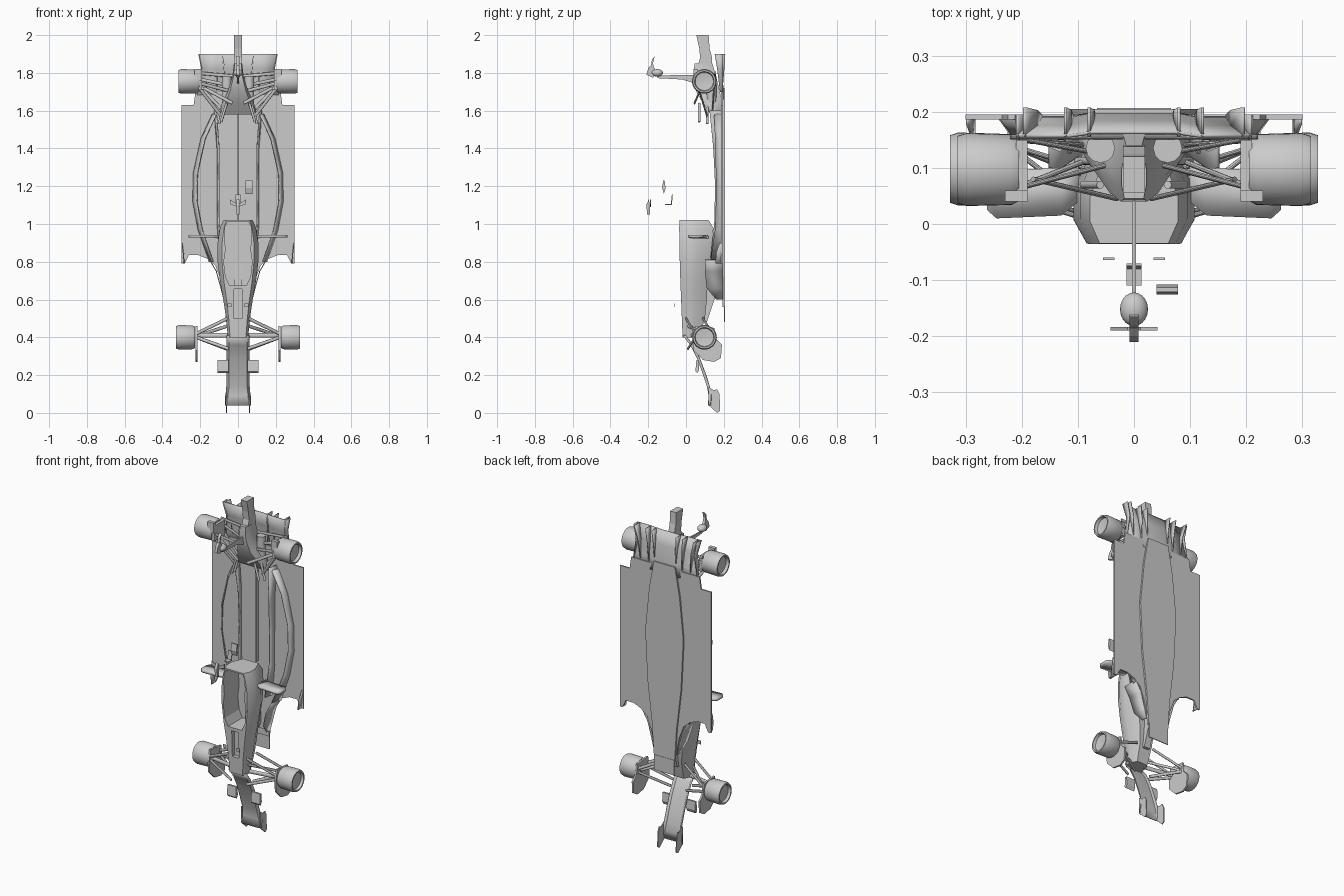
import bpy, bmesh, math
from mathutils import Vector, Matrix


def finish(name, bm, mirror=False, thick=0, smooth=True):
    bmesh.ops.recalc_face_normals(bm, faces=bm.faces)
    me = bpy.data.meshes.new(name)
    bm.to_mesh(me)
    bm.free()
    ob = bpy.data.objects.new(name, me)
    bpy.context.collection.objects.link(ob)
    if thick:
        s = ob.modifiers.new("Solid", 'SOLIDIFY')
        s.thickness, s.offset = thick, 0
    if mirror:
        ob.modifiers.new("Mirror", 'MIRROR')
    if smooth:
        bpy.ops.object.select_all(action='DESELECT')
        ob.select_set(True)
        bpy.context.view_layer.objects.active = ob
        bpy.ops.object.shade_smooth_by_angle(angle=math.radians(35))
    return ob


def loft(name, rings, closed=True, caps=True, **kw):
    bm = bmesh.new()
    vs = [[bm.verts.new(p) for p in r] for r in rings]
    n = len(vs[0])
    for a, b in zip(vs, vs[1:]):
        for i in range(n if closed else n - 1):
            j = (i + 1) % n
            bm.faces.new((a[i], a[j], b[j], b[i]))
    if closed and caps:
        bm.faces.new(vs[0])
        bm.faces.new(vs[-1])
    return finish(name, bm, **kw)


def prism(name, pts, axis, a, b, mirror=False):
    put = {'x': lambda u, v, t: (t, u, v), 'y': lambda u, v, t: (u, t, v)}[axis]
    return loft(name, [[put(u, v, t) for u, v in pts] for t in (a, b)], mirror=mirror, smooth=False)


def box(name, x0, x1, y0, y1, z0, z1, mirror=False):
    return prism(name, [(x0, z0), (x1, z0), (x1, z1), (x0, z1)], 'y', y0, y1, mirror)


def wall(name, pts, thick=0.005, lean=0):
    # upright sheet: points are x, z, y start, y end; lean shifts the base outward
    return loft(name, [[(x, y0, z), (x + lean, y1, z)] for x, z, y0, y1 in pts],
                closed=False, thick=thick, mirror=True)


def strut(name, p, q, r, flat=1.0, mirror=True):
    # elliptical rod, flattened in y
    p, q = Vector(p), Vector(q)
    d = (q - p).normalized()
    u = d.cross(Vector((0, 1, 0))).normalized()
    v = d.cross(u)
    ring = [math.cos(t) * r * u + math.sin(t) * r * flat * v for t in [k * math.tau / 12 for k in range(12)]]
    return loft(name, [[c + o for o in ring] for c in (p, q)], mirror=mirror)


def lathe_x(name, prof, y, z, n=36):
    return loft(name, [[(x, y + r * math.cos(k * math.tau / n), z + r * math.sin(k * math.tau / n))
                        for k in range(n)] for x, r in prof], mirror=True)


def oct_ring(z, w, y0, y1):
    h = y1 - y0
    half = [(w * .78, y0), (w, y0 + h * .25), (w, y0 + h * .55), (w * .65, y1)]
    return [(x, y, z) for x, y in half] + [(-x, y, z) for x, y in reversed(half)]


def cutter(target, ob):
    ob.hide_render = True
    ob.hide_set(True)
    m = target.modifiers.new("Cut", 'BOOLEAN')
    m.object, m.operation, m.solver = ob, 'DIFFERENCE', 'EXACT'


# floor, plank and keel
prism("floor", [(0, .6), (.07, .6), (.09, .7), (.12, .78), (.16, .815), (.21, .835), (.26, .835), (.282, .79),
                (.3, .79), (.3, 1.63), (.235, 1.63), (.225, 1.7), (0, 1.7)], 'y', .186, .195, True)
prism("plank", [(0, .56), (.068, .56), (.08, .75), (.11, 1.0), (.125, 1.3), (.1, 1.55),
                (.07, 1.72), (0, 1.72)], 'y', .194, .205, True)
box("splitter_tongue", -.066, .066, .202, .207, .48, .57)
box("floor_keel", -.005, .005, .165, .19, 1.0, 1.6)

# curved ridges where the bodywork meets the floor
wall("outer_ridge", [(.115, 1.58, .15, .19), (.175, 1.45, .155, .19), (.215, 1.27, .16, .19),
                     (.218, 1.12, .16, .19), (.19, .97, .155, .19), (.13, .8, .13, .19)], .006, .022)
wall("inner_ridge", [(.115, 1.6, .125, .19), (.1, 1.4, .145, .19), (.1, 1.2, .155, .19),
                     (.1, 1.0, .15, .19), (.085, .82, .13, .19)], .006, .01)
wall("floor_fence", [(.297, .9, .178, .19), (.29, .85, .16, .19), (.285, .79, .155, .19)])
wall("turning_vane", [(.15, .81, .1, .195), (.115, .75, .1, .195), (.09, .66, .11, .195),
                      (.075, .6, .16, .195)])
prism("splitter_post", [(.09, .48), (.11, .48), (.15, .6), (.195, .64), (.195, .8), (.1, .8)], 'x', -.02, .02)

# diffuser ramp with fences
loft("diffuser", [[(s * x, y, z) for s, x, y in [(-1, w, e), (-1, .115, e), (-1, .075, c), (1, .075, c),
                                                 (1, .115, e), (1, w, e)]]
                  for w, e, c, z in [(.225, .19, .196, 1.66), (.2, .187, .195, 1.73), (.19, .173, .182, 1.82),
                                     (.21, .157, .163, 1.9)]], closed=False, thick=.006)
for i, (x, dx) in enumerate(((.07, .01), (.11, .012), (.165, .03))):
    wall("diffuser_fence_%d" % i, [(x, 1.71, .185, .194), (x + dx * .3, 1.82, .172, .203),
                                   (x + dx, 1.9, .155, .208)])
wall("diffuser_side", [(.21, 1.7, .18, .195), (.192, 1.82, .165, .195), (.208, 1.9, .152, .195)])

# survival cell with cockpit opening
tub = loft("chassis", [oct_ring(*r) for r in [
    (.40, .054, -.018, .07), (.5, .063, -.022, .1), (.6, .078, -.026, .11), (.7, .096, -.03, .115),
    (.8, .108, -.033, .13), (.9, .108, -.035, .14), (.98, .095, -.036, .145), (1.02, .078, -.035, .12)]])
hole = [(.045, .675), (.066, .72), (.075, .8), (.066, .86), (.07, .93), (.068, .985), (.055, 1.012)]
cutter(tub, prism("cockpit_cutter", hole + [(-x, z) for x, z in reversed(hole)], 'y', -.2, .105))
cutter(tub, box("hatch_cutter", -.022, .022, -.2, .0, .5, .655))
loft("side_support", [[(x, y0, z), (x, y1, z)] for x, y0, y1, z in [
    (.1, .04, .12, .93), (.13, .015, .1, .935), (.245, .01, .095, .935), (.262, .025, .08, .935)]],
    closed=False, thick=.014, mirror=True)

# nose sheet, pillars and camera pods
loft("nose", [[(-w, y + .012, z), (-w * .8, y, z), (w * .8, y, z), (w, y + .012, z)]
              for w, y, z in [(.058, -.015, .41), (.058, .025, .36), (.058, .06, .29), (.058, .09, .21),
                              (.058, .113, .14), (.066, .122, .09), (.068, .118, .04)]],
     closed=False, thick=.005)
prism("wing_pillar", [(.118, .14), (.145, .12), (.165, .125), (.178, .1), (.18, .01),
                      (.165, 0), (.12, .04)], 'x', .058, .064, True)
prism("camera_pod", [(.05, .22), (.06, .21), (.07, .23), (.066, .28), (.055, .28)], 'x', .05, .108, True)

# hub drums
drum = [(0, .03), (.0, .056), (.012, .063), (.085, .065), (.1, .06), (.1, .052), (.085, .048), (.08, .01)]
lathe_x("front_drum", [(.228 + x, r) for x, r in drum], .098, .4)
lathe_x("rear_drum", [(.205 + x * 1.1, r) for x, r in drum], .097, 1.755)
prism("front_brake_duct", [(.05, .46), (.035, .4), (.04, .33), (.09, .28), (.15, .27), (.185, .29), (.19, .36),
                           (.16, .39), (.15, .45)], 'x', .215, .225, True)
box("rear_upright", .19, .21, .05, .15, 1.71, 1.8, True)
box("rear_duct", .19, .23, .04, .06, 1.76, 1.82, True)

# suspension arms
front = [((.22, .05, .42), (.055, .0, .5)), ((.22, .05, .4), (.05, .01, .34)),
         ((.22, .14, .42), (.055, .09, .5)), ((.22, .14, .4), (.05, .07, .335)),
         ((.21, .13, .41), (.055, .01, .46))]
rear = [((.22, .06, 1.75), (.03, .11, 1.7)), ((.22, .06, 1.74), (.08, .115, 1.56)),
        ((.22, .155, 1.77), (.03, .12, 1.73)), ((.22, .15, 1.75), (.08, .14, 1.6)),
        ((.18, .08, 1.72), (.03, .045, 1.64)), ((.22, .155, 1.8), (.0, .155, 1.78))]
for i, (p, q) in enumerate(front):
    strut("front_arm_%d" % i, p, q, .009, .5)
for i, (p, q) in enumerate(rear):
    strut("rear_arm_%d" % i, p, q, .009, .5)
strut("steering_rod", (.22, .06, .41), (.04, .03, .41), .012, .6)

# gearbox, crash structure and pipes
loft("gearbox", [oct_ring(*r) for r in [(1.58, .1, .13, .19), (1.64, .085, .09, .19), (1.7, .055, .055, .18),
                                        (1.78, .03, .04, .16), (1.85, .022, .045, .14)]])
loft("crash_structure", [[(-.02, a, z), (.02, a, z), (.02, c, z), (-.02, c, z)] for a, c, z in
                         [(.05, .14, 1.8), (.075, .138, 1.88), (.07, .125, 1.93), (.055, .12, 2.0)]], smooth=False)
strut("pipe", (.06, .135, 1.62), (.06, .135, 1.78), .026)
strut("engine_mount_a", (.09, .07, 1.54), (.06, .07, 1.64), .007)
strut("engine_mount_b", (.1, .112, 1.53), (.07, .112, 1.64), .007)

# rear wing support with actuator pod and hook
prism("wing_support", [(.06, 1.79), (.06, 1.74), (-.02, 1.765), (-.15, 1.772), (-.15, 1.785), (-.02, 1.79)],
      'x', -.004, .004)
bm = bmesh.new()
bmesh.ops.create_uvsphere(bm, u_segments=20, v_segments=10, radius=1,
                          matrix=Matrix.Translation((0, -.152, 1.8)) @ Matrix.Diagonal((.025, .03, .02, 1)))
finish("actuator_pod", bm)
prism("wing_hook", [(-.15, 1.8), (-.17, 1.83), (-.175, 1.85), (-.165, 1.89), (-.18, 1.87), (-.185, 1.84),
                    (-.2, 1.825), (-.21, 1.79), (-.175, 1.775)], 'x', -.008, .008)

# loose roof fittings
prism("roof_camera_bar", [(0, 1.12), (.012, 1.11), (.042, 1.13), (.042, 1.105), (0, 1.09)], 'y', -.19, -.184, True)
prism("roof_camera", [(-.205, 1.05), (-.19, 1.05), (-.192, 1.1), (-.197, 1.13), (-.21, 1.1)], 'x', -.008, .008)
prism("roof_box", [(-.117, 1.16), (-.108, 1.19), (-.113, 1.23), (-.121, 1.23), (-.126, 1.19)], 'x', .04, .078)
prism("roof_plate", [(-.11, 1.1), (-.075, 1.1), (-.07, 1.155), (-.075, 1.155), (-.08, 1.106), (-.11, 1.106)],
      'x', -.013, .013)
box("small_tab", .035, .055, -.064, -.06, .56, .58, True)
